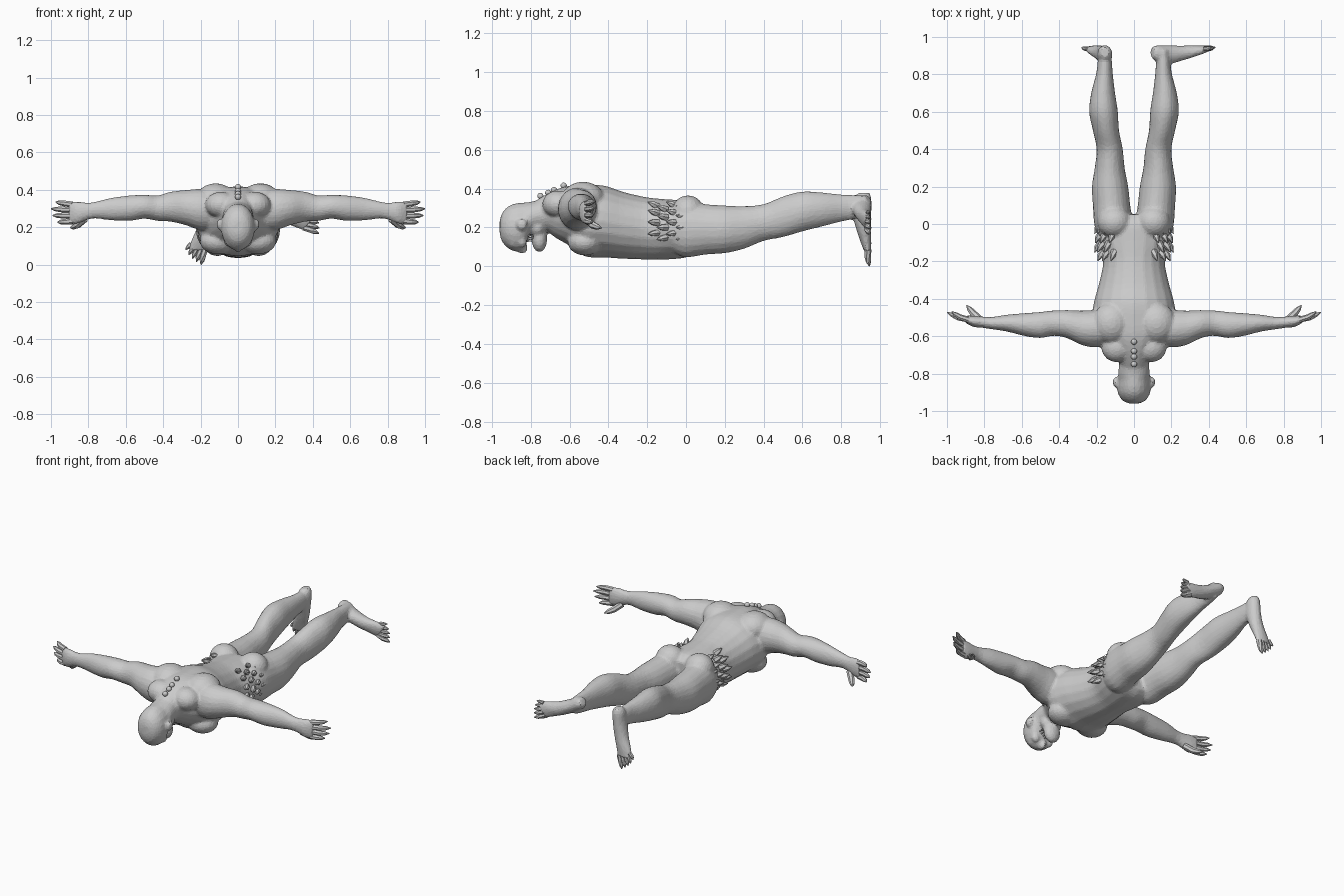
import bpy, bmesh, math
from mathutils import Vector, Matrix

if "Cube" in bpy.data.objects:
    bpy.data.objects.remove(bpy.data.objects["Cube"])

AX = {'x': (0, 1, 2), 'y': (1, 0, 2), 'z': (2, 0, 1)}

def finish(name, bm):
    bmesh.ops.recalc_face_normals(bm, faces=bm.faces)
    me = bpy.data.meshes.new(name)
    bm.to_mesh(me)
    bm.free()
    ob = bpy.data.objects.new(name, me)
    bpy.context.collection.objects.link(ob)
    return ob

def catmull(a, b, c, d, t):
    return [0.5 * (2*q + (r-p)*t + (2*p-5*q+4*r-s)*t*t + (3*q-p-3*r+s)*t**3)
            for p, q, r, s in zip(a, b, c, d)]

def skin(bm, rings):
    for r0, r1 in zip(rings, rings[1:]):
        n = len(r0)
        for i in range(n):
            bm.faces.new((r0[i], r0[(i+1) % n], r1[(i+1) % n], r1[i]))
    bm.faces.new(rings[0])
    bm.faces.new(rings[-1])

def loft(bm, axis, st, mat=Matrix(), n=20, sub=4):
    """Elliptical sections along an axis: (pos, centre1, centre2, r1, r2)."""
    pts = []
    for i in range(len(st) - 1):
        p = [st[max(0, min(len(st)-1, i+k))] for k in (-1, 0, 1, 2)]
        pts += [catmull(*p, j / sub) for j in range(sub)]
    pts.append(st[-1])
    rings = []
    for t, c1, c2, r1, r2 in pts:
        ring = []
        for k in range(n):
            a = 2 * math.pi * k / n
            co = [0, 0, 0]
            co[AX[axis][0]] = t
            co[AX[axis][1]] = c1 + r1 * math.cos(a)
            co[AX[axis][2]] = c2 + r2 * math.sin(a)
            ring.append(bm.verts.new(mat @ Vector(co)))
        rings.append(ring)
    skin(bm, rings)

def tube(bm, pts, radii, mat=Matrix(), n=7):
    """Tapered round digit or claw through a few points."""
    pts = [Vector(p) for p in pts]
    rings = []
    for i, (p, r) in enumerate(zip(pts, radii)):
        d = pts[min(i+1, len(pts)-1)] - pts[max(i-1, 0)]
        q = d.to_track_quat('Z', 'Y')
        rings.append([bm.verts.new(mat @ (p + q @ Vector((r*math.cos(2*math.pi*k/n), r*math.sin(2*math.pi*k/n), 0))))
                      for k in range(n)])
    skin(bm, rings)

def blob(bm, c, s):
    bmesh.ops.create_uvsphere(bm, u_segments=18, v_segments=12, radius=1,
                              matrix=Matrix.Translation(c) @ Matrix.Diagonal((*s, 1)))

def digit(bm, a, b, r, bend, mat=Matrix()):
    a, b = Vector(a), Vector(b)
    m = a.lerp(b, 0.45) + Vector(bend)
    tube(bm, [a, m, a.lerp(b, 0.75) + Vector(bend) * 0.6, b], [r, r * 0.95, r * 0.75, r * 0.15], mat)

MIRROR = Matrix.Diagonal((-1, 1, 1, 1))
ANKLE = Vector((0.155, 0.91, 0.31))
TURN = Matrix.Translation(ANKLE) @ Matrix.Rotation(math.radians(-55), 4, 'Y') @ Matrix.Translation(-ANKLE)
SIDES = {'left': Matrix(), 'right': MIRROR}
FEET = {'left': TURN, 'right': MIRROR}   # one foot turned out, the other toes down

# ---- body: overlapping volumes fused by a voxel remesh
bm = bmesh.new()
loft(bm, 'y', [(-.80, 0, .245, .07, .075), (-.73, 0, .275, .085, .09), (-.67, 0, .27, .125, .125),
               (-.60, 0, .26, .185, .155), (-.52, 0, .235, .225, .185), (-.42, 0, .23, .215, .185),
               (-.32, 0, .21, .188, .172), (-.20, 0, .195, .165, .16), (-.10, 0, .19, .187, .155),
               (0, 0, .19, .195, .145), (.05, 0, .19, .13, .11)])
# head, nose, brow
loft(bm, 'y', [(-.96, 0, .20, .025, .035), (-.945, 0, .20, .06, .078), (-.91, 0, .20, .084, .112),
               (-.87, 0, .20, .091, .125), (-.835, 0, .21, .088, .118), (-.80, 0, .25, .084, .082),
               (-.74, 0, .265, .08, .08)])
blob(bm, (0, -.845, .095), (.02, .03, .032))
blob(bm, (0, -.895, .115), (.066, .02, .026))
# jaw
blob(bm, (0, -.755, .14), (.055, .04, .068))
blob(bm, (0, -.765, .20), (.072, .045, .055))

for side, m in SIDES.items():
    s = 1 if side == 'left' else -1
    # arm and palm
    loft(bm, 'x', [(.10, -.56, .29, .085, .10), (.20, -.56, .295, .10, .11), (.28, -.555, .305, .092, .094),
                   (.36, -.535, .31, .075, .08), (.43, -.53, .302, .068, .068), (.50, -.54, .31, .07, .064),
                   (.58, -.538, .302, .062, .068), (.68, -.53, .297, .045, .06), (.76, -.53, .292, .033, .045),
                   (.81, -.525, .285, .03, .047), (.86, -.52, .278, .03, .06), (.905, -.508, .277, .018, .058)], m)
    # leg
    loft(bm, 'y', [(-.06, .10, .19, .095, .125), (0, .11, .19, .103, .145), (.10, .12, .19, .10, .13),
                   (.20, .128, .19, .097, .123), (.30, .13, .20, .08, .11), (.40, .13, .225, .07, .095),
                   (.50, .15, .255, .07, .105), (.60, .163, .282, .077, .103), (.70, .165, .292, .064, .088),
                   (.80, .158, .30, .045, .07), (.87, .156, .305, .038, .062), (.93, .155, .31, .034, .052)], m)
    # foot
    loft(bm, 'z', [(.378, .155, .918, .022, .028), (.35, .155, .912, .038, .043), (.28, .16, .905, .041, .05),
                   (.20, .175, .914, .044, .04), (.13, .20, .926, .05, .029), (.075, .215, .936, .052, .018)], FEET[side])
    # muscle masses: shoulder blade, chest, buttock, trapezius
    blob(bm, (s*.12, -.53, .35), (.105, .11, .085))
    blob(bm, (s*.105, -.52, .125), (.10, .09, .07))
    blob(bm, (s*.105, .01, .28), (.09, .085, .085))
    blob(bm, (s*.09, -.66, .32), (.085, .08, .07))
    # ear, cheek
    blob(bm, (s*.098, -.845, .215), (.016, .028, .03))
    blob(bm, (s*.048, -.845, .125), (.028, .025, .03))
body = finish('body', bm)
rm = body.modifiers.new('fuse', 'REMESH')
rm.mode = 'VOXEL'
rm.voxel_size = 0.009
sm = body.modifiers.new('soften', 'SMOOTH')
sm.factor = 0.5
sm.iterations = 5
dm = body.modifiers.new('facets', 'DECIMATE')
dm.ratio = 0.2

for side, m in SIDES.items():
    # fingers and thumb
    bm = bmesh.new()
    for i, tip in enumerate((.975, 1.0, .992, .965)):
        digit(bm, (.885, -.512, .322 - i*.03), (tip, -.468 - .004*i, .335 - i*.036), .0165, (.005, -.006, 0), m)
    digit(bm, (.82, -.515, .245), (.895, -.435, .197), .02, (.005, 0, -.012), m)
    finish(side + '_fingers', bm)

    # toes
    bm = bmesh.new()
    tips = ((.198, 0), (.222, .015), (.244, .032), (.263, .052), (.28, .08))
    for i, (x, z) in enumerate(tips):
        digit(bm, (.178 + i*.018, .937, .085 + i*.007), (x, .945, z), .018 - i*.0015, (0, -.004, 0), FEET[side])
    finish(side + '_toes', bm)

    # fur tufts on the hip
    bm = bmesh.new()
    for row, y in enumerate((0, -.05, -.10, -.145)):
        for a in (-22, 0, 22, 42):
            t = math.radians(a + (row % 2) * 10)
            r = .185 if row < 3 else .172
            p = Vector((r * math.cos(t) + .004, y, .20 + .145 * math.sin(t)))
            out = Vector((math.cos(t), 0, math.sin(t)))
            tube(bm, [p - out*.012, p + out*.008 + Vector((0, -.025, 0)), p + out*.022 + Vector((0, -.052, 0))],
                 [.02, .016, .002], m, 6)
    finish(side + '_hip_tufts', bm)

# bony knobs down the nape
bm = bmesh.new()
for y, z in ((-.75, .362), (-.71, .378), (-.68, .392), (-.63, .415)):
    blob(bm, (0, y, z), (.016, .016, .016))
finish('spine_knobs', bm)

# teeth along the open mouth
bm = bmesh.new()
for i in range(-3, 4):
    x = i * .014
    z = .13 + abs(i) * .009
    tube(bm, [(x, -.825, z), (x, -.80, z)], [.007, .002], n=5)
    tube(bm, [(x, -.785, z), (x, -.805, z)], [.007, .002], n=5)
finish('teeth', bm)

# eyes
bm = bmesh.new()
for s in (1, -1):
    blob(bm, (s*.034, -.872, .104), (.014, .012, .012))
finish('eyes', bm)
